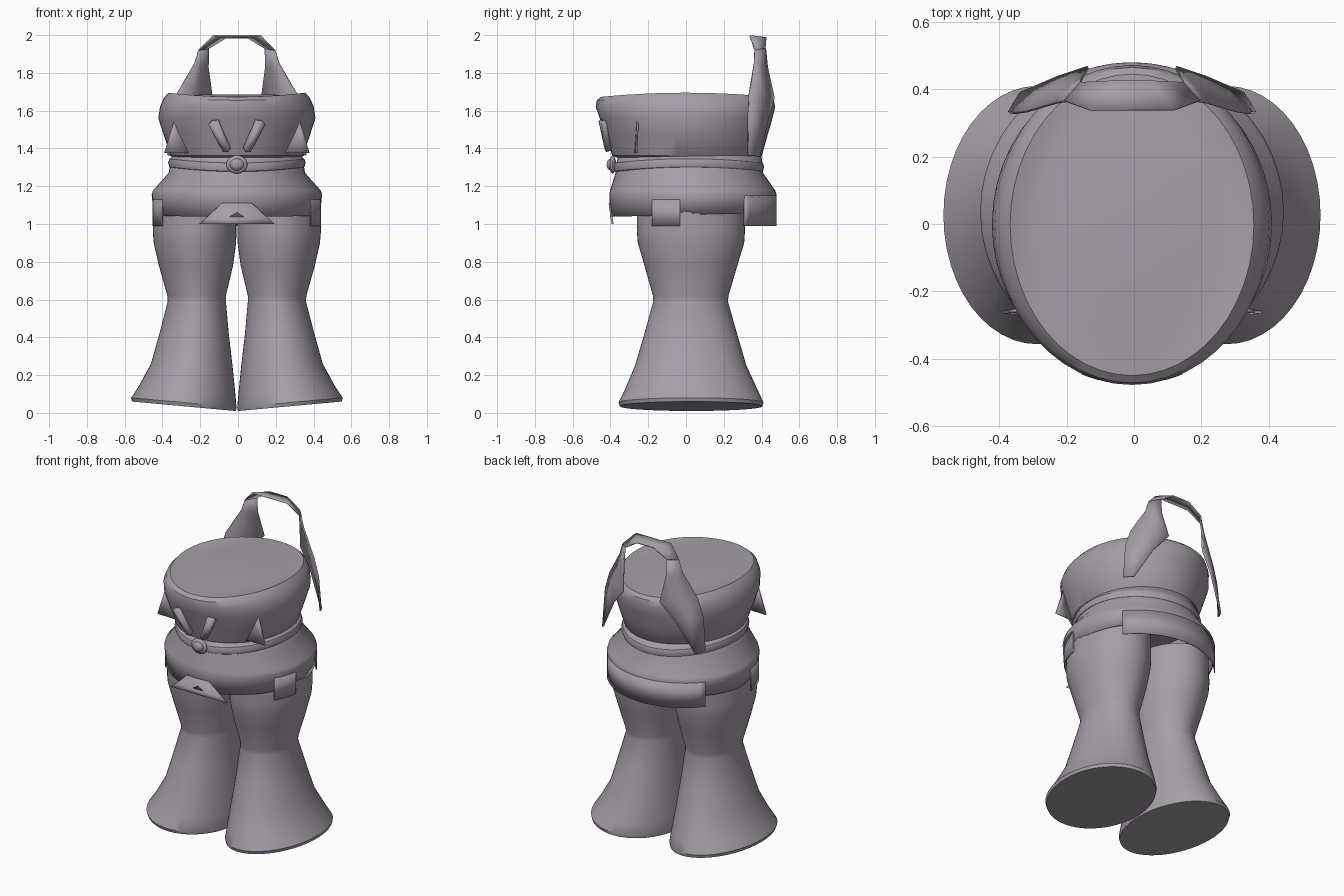
import bpy, bmesh
from math import sin, cos, pi, radians
from mathutils import Vector

if "Cube" in bpy.data.objects:
    bpy.data.objects.remove(bpy.data.objects["Cube"], do_unlink=True)

MID = -0.006   # mirror plane
SEG = 48

grey = bpy.data.materials.new("warm_grey")
grey.use_nodes = True
COLOUR = (0.38, 0.34, 0.39, 1)
grey.diffuse_color = COLOUR
grey.node_tree.nodes["Principled BSDF"].inputs["Base Color"].default_value = COLOUR


def finish(name, bm, thick=0, angle=35):
    bmesh.ops.recalc_face_normals(bm, faces=bm.faces)
    me = bpy.data.meshes.new(name)
    bm.to_mesh(me)
    bm.free()
    ob = bpy.data.objects.new(name, me)
    bpy.context.collection.objects.link(ob)
    me.materials.append(grey)
    if thick:
        mod = ob.modifiers.new("thickness", 'SOLIDIFY')
        mod.thickness = thick
        mod.offset = 0
    bpy.ops.object.select_all(action='DESELECT')
    ob.select_set(True)
    bpy.context.view_layer.objects.active = ob
    bpy.ops.object.shade_smooth_by_angle(angle=radians(angle))
    return ob


def ring(z, x0, x1, y0, y1, rise=lambda c, s: 0, a0=0, a1=2 * pi, n=SEG):
    """Points on an ellipse that fills the given box at height z."""
    pts = []
    for i in range(n):
        a = a0 + (a1 - a0) * i / n
        c, s = cos(a), sin(a)
        pts.append(((x0 + x1) / 2 + (x1 - x0) / 2 * c,
                    (y0 + y1) / 2 + (y1 - y0) / 2 * s, z + rise(c, s)))
    return pts


def loft(bm, rings, closed=True, caps=()):
    rows = [[bm.verts.new(p) for p in r] for r in rings]
    n = len(rows[0])
    for a, b in zip(rows, rows[1:]):
        for i in range(n if closed else n - 1):
            j = (i + 1) % n
            bm.faces.new((a[i], a[j], b[j], b[i]))
    for k in caps:
        bm.faces.new(rows[k])


def centred(z, rx, y0, y1, **kw):
    return ring(z, MID - rx, MID + rx, y0, y1, **kw)


# Flared legs with tilted soles
for side, s in (("left", 1), ("right", -1)):
    bm = bmesh.new()
    rows = []
    for z, x0, x1, y0, y1, tilt in (
            (.035, .005, .555, -.35, .405, .025), (.055, .002, .56, -.357, .41, .025),
            (.12, .008, .52, -.325, .38, .02), (.25, .022, .455, -.27, .32, .01),
            (.42, .043, .41, -.22, .27, 0), (.59, .058, .366, -.173, .222, 0),
            (.62, .058, .368, -.175, .225, 0), (.78, .02, .413, -.22, .272, 0),
            (.9, .004, .44, -.255, .308, 0), (.96, .002, .445, -.26, .312, 0),
            (1.12, .005, .44, -.26, .312, 0)):
        rows.append(ring(z, MID + s * x0, MID + s * x1, y0, y1,
                         rise=lambda c, _, t=tilt: t * c))
    loft(bm, rows, caps=(0, -1))
    finish(side + "_leg", bm)

# Skirt and waist, open underneath
bm = bmesh.new()
loft(bm, [centred(1.05, .438, -.40, .47, rise=lambda c, s: .012 * s),
          centred(1.155, .448, -.403, .477),
          centred(1.175, .442, -.40, .47),
          centred(1.27, .358, -.37, .405),
          centred(1.38, .34, -.355, .395)])
finish("skirt", bm, .006)

# Chest with a rounded top edge that is higher at the sides
lift = lambda c, s: .022 * c * c
bm = bmesh.new()
loft(bm, [centred(1.35, .335, -.36, .39),
          centred(1.362, .35, -.39, .402),
          centred(1.47, .387, -.428, .432),
          centred(1.56, .416, -.457, .458),
          centred(1.62, .407, -.478, .472),
          centred(1.655, .387, -.472, .465, rise=lambda c, s: .012 * c * c),
          centred(1.673, .362, -.45, .445, rise=lift),
          centred(1.675, .335, -.42, .42, rise=lambda c, s: .01 * c * c),
          centred(1.676, .285, -.35, .36),
          centred(1.685, .2, -.25, .26)], caps=(0, -1))
finish("chest", bm)

# Belt, dipping at front and back
dip = lambda c, s: -.022 * s * s
bm = bmesh.new()
loft(bm, [centred(z, r, -.02 - r, .05 + r, rise=dip)
          for z, r in ((1.295, .345), (1.302, .358), (1.325, .364), (1.345, .357), (1.352, .342))])
finish("belt", bm)

# Buckle: raised ring around a round stud
for name, r, y, depth in (("buckle_ring", .056, -.388, .018), ("buckle_stud", .038, -.396, .024)):
    bm = bmesh.new()
    bmesh.ops.create_uvsphere(bm, u_segments=24, v_segments=12, radius=1)
    bmesh.ops.scale(bm, verts=bm.verts, vec=(r, depth, r * .85))
    bmesh.ops.translate(bm, verts=bm.verts, vec=(MID, y, 1.315))
    finish(name, bm)


# Hanging panels that follow the skirt
def hem_panel(name, a0, a1, top, bottom):
    bm = bmesh.new()
    kw = dict(a0=radians(a0), a1=radians(a1), n=25)
    loft(bm, [centred(z, .447, -.405, .477, **kw) for z in (bottom, top)], closed=False)
    finish(name, bm, .006)


hem_panel("back_panel", 38, 146, 1.15, .99)
hem_panel("left_tab", -29, -8, 1.13, .99)
hem_panel("right_tab", 188, 209, 1.13, .99)


def plate(name, pts, thick=.01):
    bm = bmesh.new()
    bm.faces.new([bm.verts.new((MID + x, y, z)) for x, y, z in pts])
    return finish(name, bm, thick)


# Front flap
plate("front_flap", [(-.2, -.388, 1.0), (.2, -.388, 1.0), (.16, -.395, 1.035),
                     (.08, -.405, 1.11), (-.08, -.405, 1.11), (-.16, -.395, 1.035)])

for side, s in (("left", 1), ("right", -1)):
    # Slanted chest plates
    plate(side + "_chest_plate", [(s * x, y, z) for x, y, z in (
        (.148, -.433, 1.53), (.135, -.438, 1.545), (.1, -.45, 1.55),
        (.035, -.418, 1.4), (.045, -.41, 1.385), (.07, -.407, 1.385))], .028)
    # Front shoulder spikes
    plate(side + "_front_spike", [(s * .385, -.262, 1.375), (s * .25, -.268, 1.375),
                                  (s * .3, -.26, 1.5), (s * .325, -.255, 1.57)])
    # Back straps running from the handle down to a spike
    bm = bmesh.new()
    loft(bm, [[(MID + s * x, y, z) for x, y, z in row] for row in (
        ((.2, .365, 1.92), (.175, .395, 1.925), (.15, .42, 1.93)),
        ((.222, .362, 1.85), (.19, .4, 1.84), (.152, .43, 1.83)),
        ((.315, .335, 1.69), (.23, .415, 1.68), (.13, .465, 1.67)),
        ((.35, .33, 1.58), (.285, .39, 1.57), (.22, .435, 1.56)),
        ((.365, .33, 1.365), (.348, .36, 1.36), (.33, .388, 1.355)))], closed=False)
    finish(side + "_back_strap", bm, .01)

# Handle bridging the two straps
half = [((.2, .365, 1.92), (.15, .42, 1.93)), ((.125, .338, 1.996), (.06, .425, 1.985))]
rows = [[(MID + s * x, y, z) for x, y, z in p]
        for s, h in ((1, half), (-1, half[::-1])) for p in h]
bm = bmesh.new()
loft(bm, rows, closed=False)
finish("handle", bm, .008)
